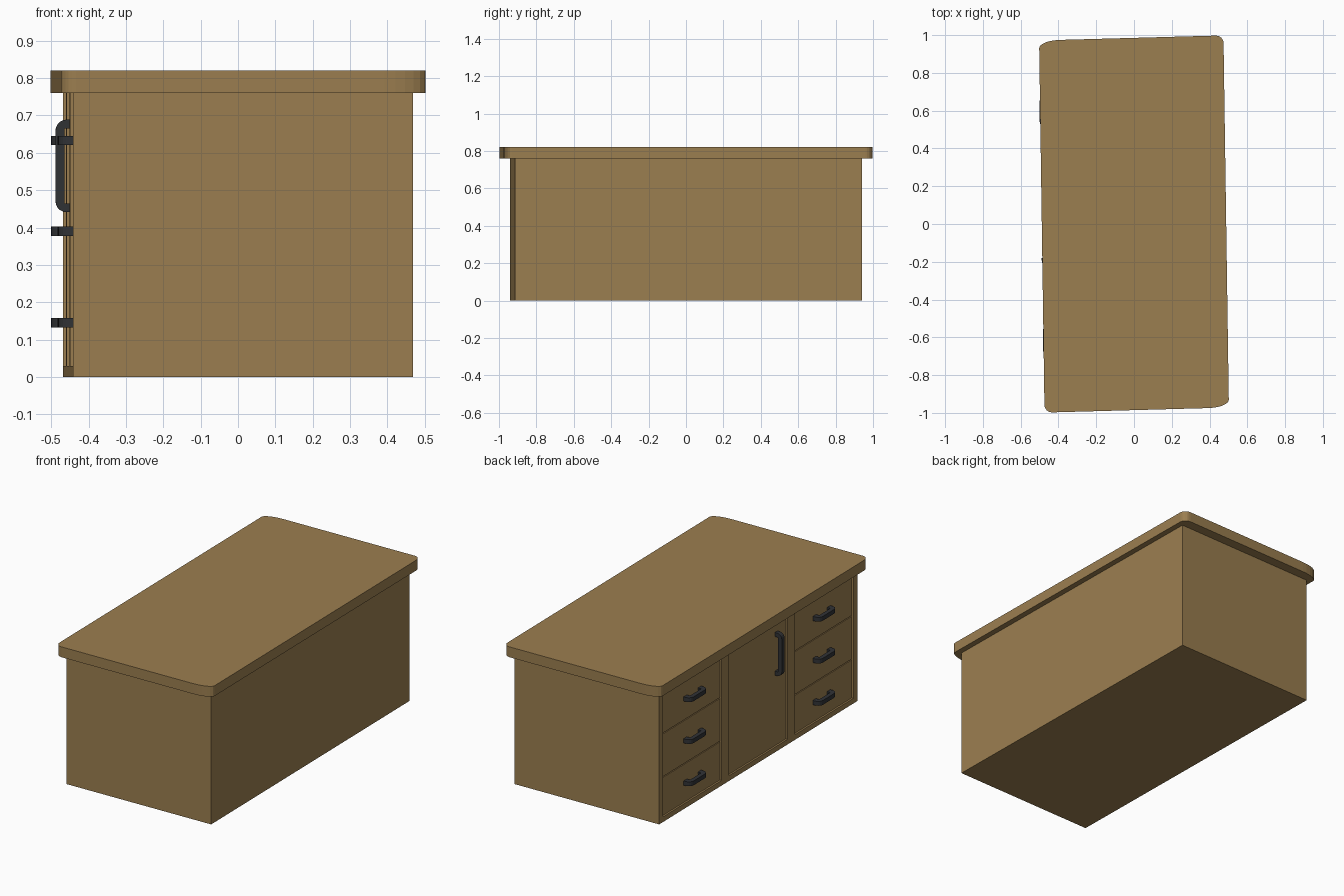
import bpy, bmesh, math

if "Cube" in bpy.data.objects:
    bpy.data.objects.remove(bpy.data.objects["Cube"])


def material(name, rgb):
    m = bpy.data.materials.new(name)
    m.diffuse_color = (*rgb, 1)
    m.use_nodes = True
    m.node_tree.nodes["Principled BSDF"].inputs["Base Color"].default_value = m.diffuse_color
    return m


WOOD = material("wood", (0.33, 0.21, 0.08))
METAL = material("dark_metal", (0.03, 0.032, 0.036))


def skew(p):
    # the whole desk stands slightly turned in plan
    x, y, z = p
    return (x - 0.0146 * y, y + 0.0275 * x, z)


def prism(name, bottom, top, mat):
    # closed solid between two matching outlines
    bm = bmesh.new()
    a = [bm.verts.new(skew(p)) for p in bottom]
    b = [bm.verts.new(skew(p)) for p in top]
    n = len(a)
    bm.faces.new(a)
    bm.faces.new(b[::-1])
    for i in range(n):
        j = (i + 1) % n
        bm.faces.new((a[i], b[i], b[j], a[j]))
    bmesh.ops.recalc_face_normals(bm, faces=bm.faces)
    me = bpy.data.meshes.new(name)
    bm.to_mesh(me)
    bm.free()
    me.materials.append(mat)
    ob = bpy.data.objects.new(name, me)
    bpy.context.collection.objects.link(ob)
    return ob


def box(name, x0, x1, y0, y1, z0, z1, mat=WOOD):
    ring = [(x0, y0), (x1, y0), (x1, y1), (x0, y1)]
    return prism(name, [(x, y, z0) for x, y in ring], [(x, y, z1) for x, y in ring], mat)


def handle(name, centre_y, centre_z, half, leg, vertical):
    # bow handle: outline with rounded outer corners, extruded to its width
    base, inner, outer, w = -0.444, -0.467, -0.491, 0.0125
    r = 0.03
    pts = [(base, -half)]
    for s in (-1, 1):
        arc = []
        for k in range(6):
            t = math.pi / 2 * k / 5
            arc.append((outer + r * (1 - math.cos(t)), s * (half - r * (1 - math.sin(t)))))
        pts += arc[::-1] if s < 0 else arc
    i = half - leg
    pts += [(base, half), (base, i), (inner, i), (inner, -i), (base, -i)]

    def ring(o):
        if vertical:
            return [(x, centre_y + o, centre_z + l) for x, l in pts]
        return [(x, centre_y + l, centre_z + o) for x, l in pts]
    prism(name, ring(-w), ring(w), METAL)


# worktop with rounded corners, two of them drawn out along x
TX, TY = 0.488, 0.985
outline = []
for sx, sy, rx, start in ((1, 1, 0.04, 0), (-1, 1, 0.11, 90), (-1, -1, 0.04, 180), (1, -1, 0.11, 270)):
    for k in range(7):
        t = math.radians(start + 15 * k)
        outline.append((sx * (TX - rx) + rx * math.cos(t), sy * (TY - 0.04) + 0.04 * math.sin(t)))
prism("worktop", [(x, y, 0.76) for x, y in outline], [(x, y, 0.82) for x, y in outline], WOOD)

# carcass, with the face frame on its -x side
BX, BY, BACK = 0.455, 0.9275, -0.440
box("carcass", BACK, BX, -BY, BY, 0, 0.76)
box("frame_bottom_rail", -BX, BACK, -BY, BY, 0, 0.03)
for s, side in ((1, "rear"), (-1, "front")):
    for part, a, b in (("outer", 0.89, BY), ("inner", 0.275, 0.342)):
        y0, y1 = sorted((s * a, s * b))
        box(f"frame_{side}_{part}_post", -BX, BACK, y0, y1, 0.03, 0.76)
    # three drawers per column
    y0, y1 = sorted((s * 0.345, s * 0.887))
    for i, (z0, z1, hz) in enumerate(((0.032, 0.252, 0.145), (0.257, 0.505, 0.39), (0.51, 0.758, 0.633))):
        box(f"{side}_drawer_{i + 1}", -0.447, BACK, y0, y1, z0, z1)
        handle(f"{side}_drawer_handle_{i + 1}", s * 0.605, hz, 0.082, 0.03, False)

# middle door
box("door", -0.447, BACK, -0.272, 0.272, 0.032, 0.758)
handle("door_handle", -0.18, 0.565, 0.124, 0.024, True)
